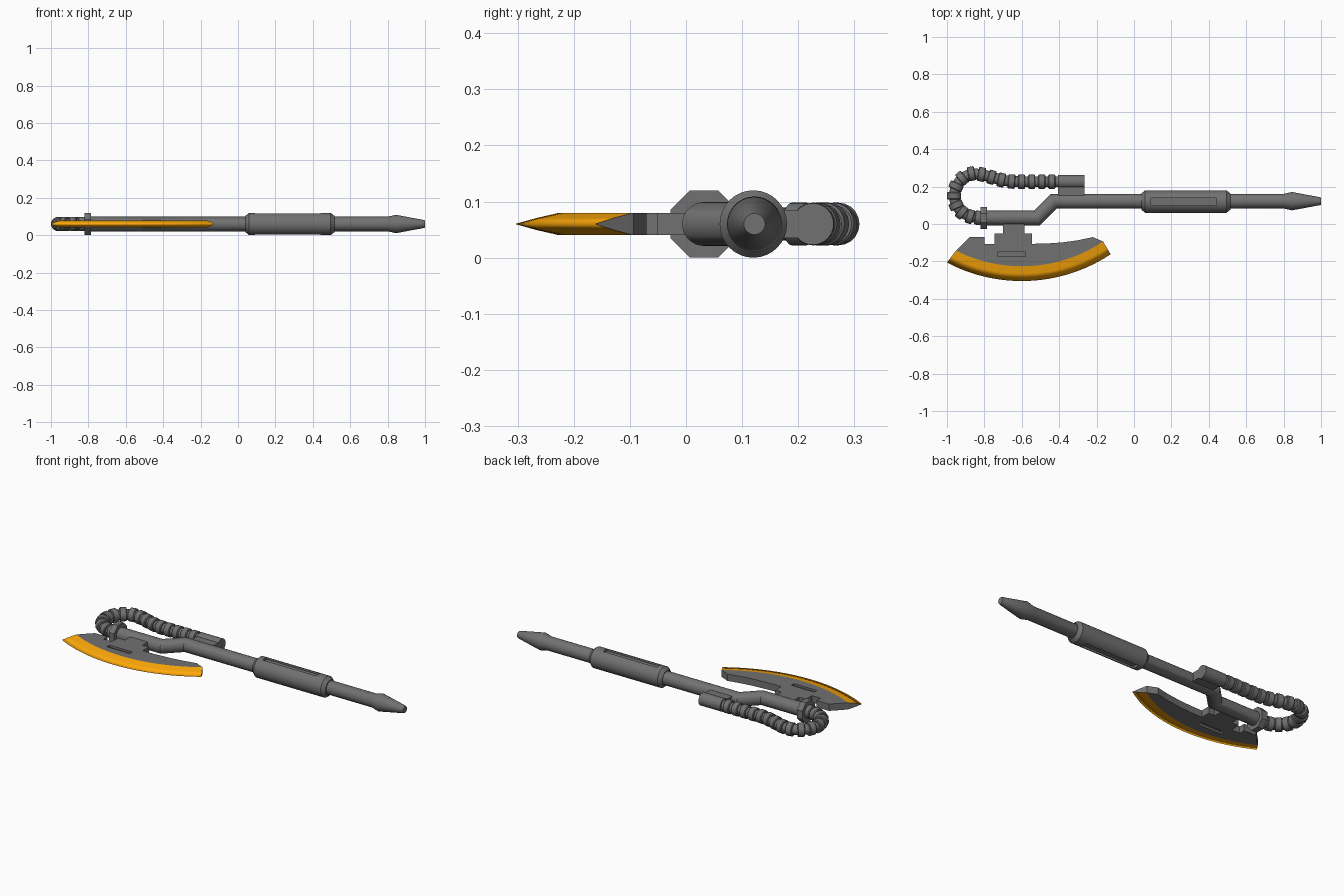
import bpy, bmesh, math
from mathutils import Vector

if "Cube" in bpy.data.objects:
    bpy.data.objects.remove(bpy.data.objects["Cube"])

Z = 0.06  # mid plane of the whole weapon


def material(name, color):
    m = bpy.data.materials.new(name)
    m.diffuse_color = (*color, 1)
    m.use_nodes = True
    m.node_tree.nodes["Principled BSDF"].inputs["Base Color"].default_value = m.diffuse_color
    return m


dark = material("dark_metal", (0.165, 0.165, 0.165))
orange = material("orange_edge", (1.0, 0.40, 0.003))


def finish(name, bm, mat=dark, angle=32):
    """Make an object, smooth with sharp edges above the angle (0 = flat)."""
    bmesh.ops.recalc_face_normals(bm, faces=bm.faces)
    for f in bm.faces:
        f.smooth = angle > 0
    for e in bm.edges:
        e.smooth = e.calc_face_angle(0) < math.radians(angle)
    me = bpy.data.meshes.new(name)
    bm.to_mesh(me)
    bm.free()
    me.materials.append(mat)
    ob = bpy.data.objects.new(name, me)
    bpy.context.collection.objects.link(ob)
    return ob


def tube(bm, path, radii, n=24, turn=0.0):
    """Capped round tube along an xy path with mitred corners."""
    pts = [Vector((x, y, Z)) for x, y in path]
    loops = []
    for i, p in enumerate(pts):
        a = (p - pts[i - 1]).normalized() if i else None
        b = (pts[i + 1] - p).normalized() if i < len(pts) - 1 else a
        a = a or b
        t = (a + b).normalized()
        side = Vector((-t.y, t.x, 0)) / max(t.dot(a), 0.5)
        loop = []
        for k in range(n):
            w = 2 * math.pi * k / n + turn
            off = side * math.cos(w) + Vector((0, 0, 1)) * math.sin(w)
            loop.append(bm.verts.new(p + off * radii[i]))
        loops.append(loop)
    for la, lb in zip(loops, loops[1:]):
        for k in range(n):
            j = (k + 1) % n
            bm.faces.new((la[k], la[j], lb[j], lb[k]))
    bm.faces.new(loops[0])
    bm.faces.new(loops[-1])


def tube_object(name, path, radii, n=24, turn=0.0, angle=32):
    bm = bmesh.new()
    tube(bm, path, radii, n, turn)
    return finish(name, bm, angle=angle)


def box(name, lo, hi):
    bm = bmesh.new()
    bmesh.ops.create_cube(bm, size=1)
    for v in bm.verts:
        v.co = [(lo[i] + hi[i]) / 2 + v.co[i] * (hi[i] - lo[i]) for i in range(3)]
    return finish(name, bm, angle=0)


def cut_slots(ob, x, y, floor, depth=0.06):
    """Recess a slot into the upper and lower side."""
    for s in (1, -1):
        z = sorted((Z + s * floor, Z + s * (floor + depth)))
        c = box("slot_cutter", (x[0], y[0], z[0]), (x[1], y[1], z[1]))
        c.hide_render = True
        c.hide_viewport = True
        m = ob.modifiers.new("slot", 'BOOLEAN')
        m.operation = 'DIFFERENCE'
        m.solver = 'EXACT'
        m.object = c


# Shaft with offset bend and pommel
tube_object("shaft",
            [(-0.81, 0.032), (-0.518, 0.032), (-0.428, 0.122), (0.80, 0.122),
             (0.845, 0.122), (0.99, 0.122), (1.0, 0.122)],
            [0.039, 0.039, 0.039, 0.039, 0.049, 0.022, 0.019], 32)

# Grip sleeve with slots
grip = tube_object("grip", [(0.04, 0.12), (0.06, 0.12), (0.495, 0.12), (0.515, 0.12)],
                   [0.044, 0.06, 0.06, 0.044], 32)
cut_slots(grip, (0.09, 0.44), (0.10, 0.14), 0.045)

# Octagonal collar
tube_object("collar", [(-0.82, 0.032), (-0.785, 0.032)], [0.0649] * 2, 8, math.pi / 8)

# Hose socket and its bracket
tube_object("hose_socket", [(-0.405, 0.226), (-0.265, 0.226)], [0.037] * 2, 32)
box("socket_bracket", (-0.405, 0.13, 0.035), (-0.265, 0.215, 0.085))

# Ribbed hose: thin core plus a rib at each point
hose = [(-0.39, .226), (-0.44, .226), (-0.493, .226), (-0.547, .226), (-0.601, .226),
        (-0.655, .227), (-0.709, .235), (-0.762, .250), (-0.815, .265), (-0.869, .269),
        (-0.919, .245), (-0.951, .202), (-0.962, .151), (-0.951, .101), (-0.921, .062),
        (-0.877, .040), (-0.832, .033), (-0.80, .032)]
tube_object("hose_core", hose, [0.029] * len(hose), 20)
bm = bmesh.new()
for a, p, b in zip(hose, hose[1:], hose[2:]):
    p, t = Vector(p), (Vector(b) - Vector(a)).normalized()
    tube(bm, [p + t * d for d in (-0.019, -0.015, 0.015, 0.019)],
         [0.034, 0.038, 0.038, 0.034], 20)
finish("hose_ribs", bm)


# Blade arcs share one centre
def arc(x0, x1, r, n=32):
    xs = [x0 + (x1 - x0) * i / n for i in range(n + 1)]
    return [Vector((x, 0.555 - math.sqrt(r * r - (x + 0.6) ** 2), 0)) for x in xs]


inner = arc(-0.952, -0.165, 0.781)
outer = arc(-1.0, -0.125, 0.860)

# Blade body with neck and notch
top = [(-0.22, -0.07), (-0.30, -0.087), (-0.38, -0.098), (-0.46, -0.104), (-0.545, -0.106),
       (-0.545, -0.05), (-0.585, -0.05), (-0.585, 0.02), (-0.70, 0.02), (-0.70, -0.05),
       (-0.745, -0.05), (-0.745, -0.106), (-0.80, -0.106), (-0.80, -0.07), (-0.88, -0.07)]
bm = bmesh.new()
outline = [(p.x, p.y) for p in inner] + top
face = bm.faces.new([bm.verts.new((x, y, Z - 0.02)) for x, y in outline])
ext = bmesh.ops.extrude_face_region(bm, geom=[face])
for v in ext["geom"]:
    if isinstance(v, bmesh.types.BMVert):
        v.co.z = Z + 0.02
body = finish("blade_body", bm, angle=0)
cut_slots(body, (-0.73, -0.58), (-0.175, -0.15), 0.008)

# Sharpened orange edge, shaded smoothly over the cutting line
section = [(0, 0.02), (0.5, 0.011), (1, 0), (0.5, -0.011), (0, -0.02)]
rows = [[a.lerp(b, t) + Vector((0, 0, Z + h)) for t, h in section]
        for a, b in zip(inner, outer)]
bm = bmesh.new()
verts = [[bm.verts.new(p) for p in row] for row in rows]
for ra, rb in zip(verts, verts[1:]):
    for k in range(4):
        bm.faces.new((ra[k], ra[k + 1], rb[k + 1], rb[k]))
finish("blade_edge", bm, orange, 181)

# Dark end faces of the edge
for name, row, step in (("blade_end_left", rows[0], -1), ("blade_end_right", rows[-1], 1)):
    bm = bmesh.new()
    f = bm.faces.new([bm.verts.new(p) for p in row])
    f.normal_update()
    out = f.normal.x * step < 0
    ob = finish(name, bm, angle=0)
    if ob.data.polygons[0].normal.x * step < 0:
        ob.data.flip_normals()
